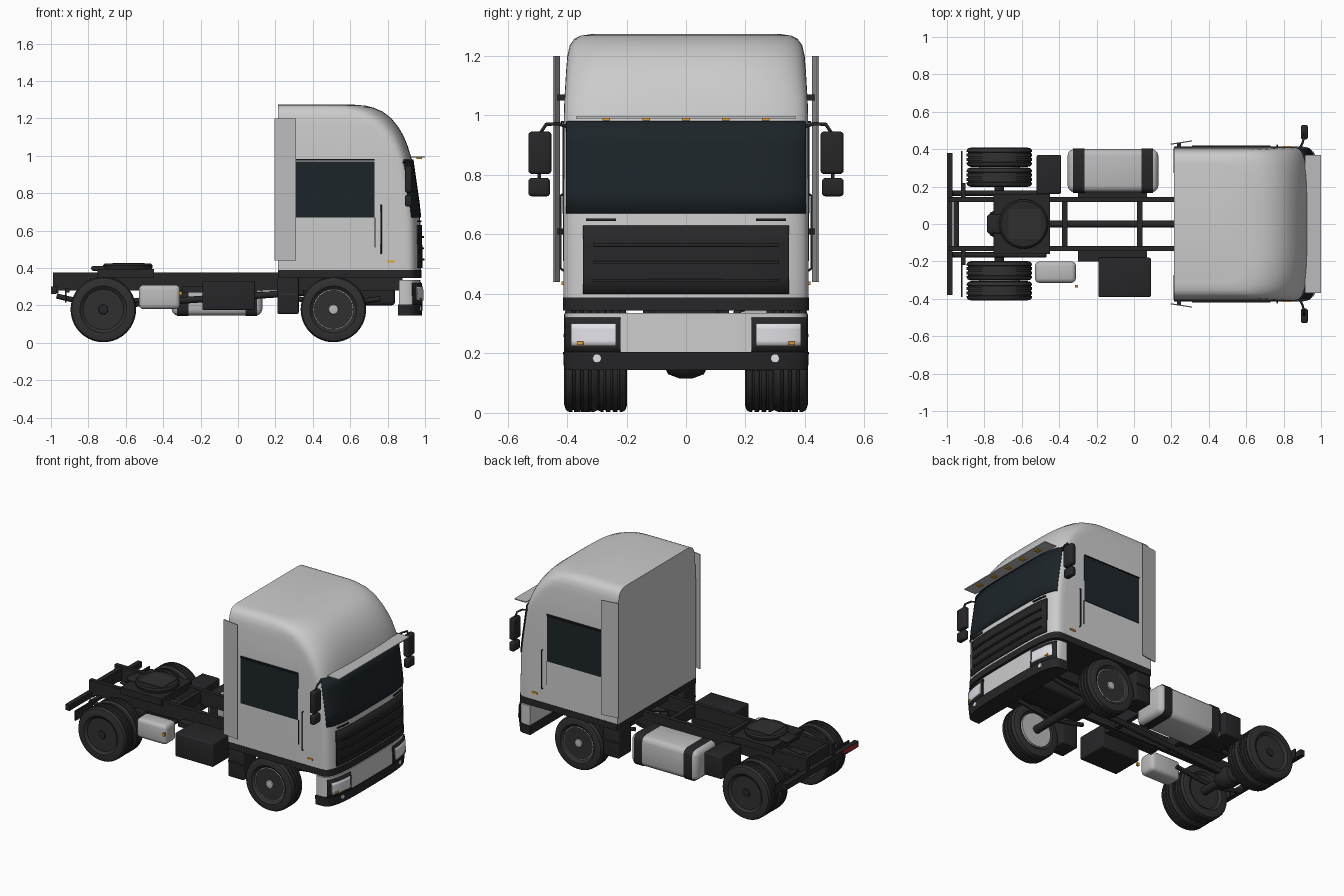
import bpy, bmesh
from math import sin, cos, pi, radians
from mathutils import Vector

if "Cube" in bpy.data.objects:
    bpy.data.objects.remove(bpy.data.objects["Cube"])


def material(name, r, g, b):
    m = bpy.data.materials.new(name)
    m.diffuse_color = (r, g, b, 1)
    m.use_nodes = True
    m.node_tree.nodes["Principled BSDF"].inputs["Base Color"].default_value = m.diffuse_color
    return m


WHITE = material("white_paint", .82, .82, .83)
BLACK = material("black_plastic", .02, .02, .022)
RUBBER = material("rubber", .03, .03, .03)
GLASS = material("dark_glass", .012, .018, .022)
METAL = material("metal", .5, .5, .51)
LENS = material("lamp_lens", .75, .75, .8)
ORANGE = material("orange_lamp", .8, .35, .03)
RED = material("red_lamp", .35, .02, .02)


def finish(name, bm, mat, angle=35):
    bmesh.ops.recalc_face_normals(bm, faces=bm.faces)
    me = bpy.data.meshes.new(name)
    bm.to_mesh(me)
    bm.free()
    me.materials.append(mat)
    ob = bpy.data.objects.new(name, me)
    bpy.context.collection.objects.link(ob)
    bpy.ops.object.select_all(action='DESELECT')
    ob.select_set(True)
    bpy.context.view_layer.objects.active = ob
    bpy.ops.object.shade_smooth_by_angle(angle=radians(angle))
    return ob


def box(name, x, y, z, mat, bevel=0):
    bm = bmesh.new()
    bmesh.ops.create_cube(bm, size=1)
    for v in bm.verts:
        v.co = [a[0] + (c + .5) * (a[1] - a[0]) for a, c in zip((x, y, z), v.co)]
    if bevel:
        bmesh.ops.bevel(bm, geom=bm.edges[:], offset=bevel, segments=3, profile=.5, affect='EDGES')
    return finish(name, bm, mat)


def both(name, x, y, z, mat, bevel=0):
    for side, s in (("left", 1), ("right", -1)):
        box(f"{name}_{side}", x, sorted((s * y[0], s * y[1])), z, mat, bevel)


def lathe(name, prof, at, mat, axis='Y', side=1, n=40):
    """Spin (radius, offset) points about an axis through a point."""
    bm, rings = bmesh.new(), []
    for r, o in prof:
        ring = []
        for i in range(n):
            u, v = r * cos(2 * pi * i / n), r * sin(2 * pi * i / n)
            p = {'Y': (u, o * side, v), 'X': (o * side, u, v), 'Z': (u, v, o * side)}[axis]
            ring.append(bm.verts.new(Vector(at) + Vector(p)))
        rings.append(ring)
    for a, b in zip(rings, rings[1:]):
        for i in range(n):
            bm.faces.new((a[i], a[(i + 1) % n], b[(i + 1) % n], b[i]))
    for ring in (rings[0], rings[-1]):
        bm.faces.new(ring)
    return finish(name, bm, mat)


def tube(name, pts, r, mat):
    cu = bpy.data.curves.new(name, 'CURVE')
    cu.dimensions, cu.bevel_depth, cu.bevel_resolution, cu.use_fill_caps = '3D', r, 2, True
    sp = cu.splines.new('POLY')
    sp.points.add(len(pts) - 1)
    for p, c in zip(sp.points, pts):
        p.co = (*c, 1)
    cu.materials.append(mat)
    bpy.context.collection.objects.link(bpy.data.objects.new(name, cu))


# Cab outline by height: z, front x, half width, corner depth
CAB = [(.1, .975, .405, .1), (.2, .985, .41, .1), (.36, .98, .412, .1), (.64, .975, .412, .1), (.75, .963, .412, .1),
       (.98, .93, .411, .1), (1.05, .908, .409, .12), (1.1, .888, .406, .14), (1.15, .86, .403, .17),
       (1.2, .82, .399, .2), (1.235, .775, .391, .22), (1.257, .725, .376, .23), (1.268, .68, .355, .23),
       (1.273, .62, .32, .22)]
POWER = 3.6


def outline(z):
    for a, b in zip(CAB, CAB[1:]):
        if z <= b[0]:
            t = (z - a[0]) / (b[0] - a[0])
            return [p + t * (q - p) for p, q in zip(a, b)][1:]


def front_x(z, y):
    xf, w, d = outline(z)
    return xf - d + d * max(0, 1 - abs(y / w) ** POWER) ** (1 / POWER)


def shell(name, zs, back, mat, grow=0):
    """Closed loft of the cab outline through the given heights."""
    bm, rings = bmesh.new(), []
    for z in zs:
        xf, w, d = outline(z)
        pts = [(back, -w - grow)]
        for i in range(33):
            a = -pi / 2 + pi * i / 32
            s, c = sin(a), max(0, cos(a))
            y = (w + grow) * abs(s) ** (2 / POWER) * (1 if s > 0 else -1)
            pts.append((xf + grow - d + d * c ** (2 / POWER), y))
        pts.append((back, w + grow))
        rings.append([bm.verts.new((x, y, z)) for x, y in pts])
    n = len(rings[0])
    for a, b in zip(rings, rings[1:]):
        for i in range(n):
            bm.faces.new((a[i], a[(i + 1) % n], b[(i + 1) % n], b[i]))
    bm.faces.new(rings[0])
    bm.faces.new(rings[-1])
    return finish(name, bm, mat, 40)


def panel(name, y0, y1, z0, z1, mat, off=.004, thick=.008):
    """Plate that follows the curved front of the cab."""
    bm, rows, n = bmesh.new(), [], 28
    for j in range(5):
        z = z0 + (z1 - z0) * j / 4
        ys = [(y0 + y1) / 2 + (y1 - y0) / 2 * sin(pi * (i / n - .5)) for i in range(n + 1)]
        rows.append([bm.verts.new((front_x(z, y) + off, y, z)) for y in ys])
    for a, b in zip(rows, rows[1:]):
        for i in range(n):
            bm.faces.new((a[i], a[i + 1], b[i + 1], b[i]))
    ob = finish(name, bm, mat)
    mod = ob.modifiers.new("thickness", 'SOLIDIFY')
    mod.thickness, mod.offset = thick, 0


# Cab body, lower band and bumper
shell("cab", [.385] + [c[0] for c in CAB[3:]], .215, WHITE)
shell("cab_lower_band", [.345, .388], .215, BLACK, .002)
shell("bumper_upper", [.2, .27, .335], .86, WHITE, -.004)
shell("bumper_lower", [.145, .16, .205], .855, BLACK, .003)
panel("windscreen", -.4, .4, .67, .98, GLASS)
panel("grille", -.345, .345, .4, .63, BLACK)
for i, z in enumerate((.445, .505, .565)):
    panel(f"grille_slat_{i}", -.31, .31, z - .005, z + .005, BLACK, .012, .012)
for s, side in ((1, "left"), (-1, "right")):
    panel(f"headlight_frame_{side}", *sorted((s * .22, s * .402)), .205, .32, BLACK, .002)
    panel(f"headlight_{side}", *sorted((s * .235, s * .385)), .225, .3, LENS, .008)
    panel(f"indicator_{side}", *sorted((s * .345, s * .365)), .228, .24, ORANGE, .014)
    panel(f"wiper_{side}", *sorted((s * .235, s * .335)), .645, .653, BLACK, .006)
    lathe(f"fog_lamp_{side}", [(.014, -.03), (.014, .008)], (front_x(.183, .3), s * .3, .183), LENS, 'X', n=20)

# Sun visor with marker lamps
visor = box("sun_visor", (.915, 1), (-.37, .37), (.99, .996), METAL)
for i in range(5):
    y = (i - 2) * .134
    box(f"marker_lamp_{i}", (.955, .985), (y - .013, y + .013), (.983, .991), ORANGE)

# Side windows, trim, door handles, mirrors and wind deflectors
both("side_window", (.31, .73), (.405, .416), (.67, .97), GLASS)
both("window_rail", (.31, .73), (.405, .42), (.975, .982), BLACK)
both("door_seam", (.731, .735), (.405, .414), (.51, .67), BLACK)
both("side_marker", (.8, .84), (.405, .418), (.43, .441), ORANGE)
both("mirror_large", (.892, .93), (.452, .53), (.803, .946), BLACK, .012)
both("mirror_small", (.892, .93), (.457, .53), (.728, .79), BLACK, .012)
for s, side in ((1, "left"), (-1, "right")):
    tube(f"grab_handle_{side}", [(.765, s * .405, .475), (.765, s * .422, .485),
                                 (.765, s * .422, .73), (.765, s * .405, .74)], .004, BLACK)
    tube(f"mirror_arm_{side}", [(.88, s * .39, .96), (.9, s * .43, .972), (.91, s * .47, .97),
                                (.91, s * .49, .94), (.91, s * .495, .76)], .006, BLACK)
    d = box(f"wind_deflector_{side}", (.195, .31), (s * .435 - .003, s * .435 + .003), (.44, 1.2), METAL)
    for v in d.data.vertices:
        v.co.y += s * (v.co.x - .25) * .15
    for z in (.6, 1.05):
        box(f"deflector_bracket_{side}_{z}", (.23, .25), sorted((s * .4, s * .435)), (z, z + .02), BLACK)

# Chassis
both("frame_rail", (-.985, .88), (.118, .145), (.28, .375), BLACK)
for i, x in enumerate((-.95, -.37, .03, .4)):
    box(f"cross_member_{i}", (x - .015, x + .015), (-.13, .13), (.29, .365), BLACK)
box("rear_bar", (-1, -.97), (-.38, .38), (.262, .3), BLACK)
both("tail_lamp", (-1, -.985), (.22, .37), (.266, .296), RED)
for x in (-.99,):
    both("rear_bar_bracket", (x, x + .03), (.118, .145), (.265, .375), BLACK)
box("engine", (.35, .84), (-.11, .11), (.2, .375), BLACK, .02)

# Coupling plate
box("coupling_base", (-.75, -.45), (-.16, .16), (.35, .395), BLACK)
lathe("coupling_plate", [(.125, .39), (.132, .4), (.132, .414), (.122, .424)], (-.59, 0, 0), BLACK, 'Z')
box("coupling_jaw", (-.67, -.5), (-.08, .08), (.41, .427), RUBBER)
box("coupling_ramp", (-.785, -.7), (-.05, .05), (.385, .41), BLACK, .01)

# Tanks and boxes
box("fuel_tank", (-.355, .13), (.17, .4), (.145, .345), METAL, .035)
for i, x in enumerate((-.295, .07)):
    box(f"tank_strap_{i}", (x - .005, x + .005), (.167, .403), (.142, .348), BLACK, .036)
box("battery_box", (-.19, .09), (-.39, -.18), (.175, .33), BLACK, .008)
box("air_tank", (-.53, -.31), (-.315, -.2), (.18, .31), METAL, .025)
box("side_lamp", (-.315, -.3), (-.34, -.325), (.255, .275), ORANGE)
box("equipment_box", (-.52, -.39), (.16, .37), (.2, .35), BLACK, .01)
both("tank_support", (-.3, .07), (.14, .2), (.27, .3), BLACK)

# Steps behind the front wheels, mudguards and mud flaps
both("step_box", (.21, .325), (.27, .405), (.155, .35), BLACK, .008)
both("step_tread", (.215, .32), (.3, .412), (.255, .265), RUBBER)
both("mud_flap", (-.925, -.917), (.21, .39), (.215, .28), BLACK)
both("mud_flap_arm", (-.925, -.9), (.13, .22), (.27, .29), BLACK)

# Axles and suspension
for x, name in ((.51, "front"), (-.72, "rear")):
    lathe(f"{name}_axle", [(.026, -.33), (.026, .33)], (x, 0, .18), BLACK, n=20)
    for s, side in ((1, "left"), (-1, "right")):
        tube(f"{name}_spring_{side}", [(x - .25, s * .165, .25), (x - .1, s * .165, .215), (x, s * .165, .205),
                                       (x + .1, s * .165, .215), (x + .25, s * .165, .235)], .014, BLACK)
lathe("differential", [(.02, -.075), (.05, -.06), (.065, -.02), (.065, .02), (.05, .06), (.02, .075)],
      (-.72, 0, .18), BLACK)
tube("drive_shaft", [(-.7, 0, .2), (.36, 0, .27)], .018, BLACK)


# Wheels
def tyre(name, x, y, half):
    h = half
    side = [(.108, h * .75), (.125, h), (.15, h), (.168, h * .9), (.174, h * .72)]
    tread = []
    for g in (.45, 0, -.45):
        tread += [(.175, h * (g + .08)), (.168, h * (g + .06)), (.168, h * (g - .06)), (.175, h * (g - .08))]
    prof = side + tread + [(r, -o) for r, o in reversed(side)]
    lathe(name, prof, (x, y, .178), RUBBER, n=56)


for s, side in ((1, "left"), (-1, "right")):
    tyre(f"front_tyre_{side}", .51, s * .35, .06)
    tyre(f"rear_outer_tyre_{side}", -.72, s * .357, .052)
    tyre(f"rear_inner_tyre_{side}", -.72, s * .25, .052)
    for x, name, dish in ((.51, "front", .02), (-.72, "rear", .045)):
        at = (x, s * .39, .178)
        lathe(f"{name}_rim_{side}", [(.109, -.1), (.112, .004), (.104, .006), (.098, -.012), (.088, -.02 - dish),
                                     (.07, -.012 - dish), (.055, -.01 - dish), (.045, -.01 - dish)], at, METAL, 'Y', s)
        lathe(f"{name}_hub_{side}", [(.043, -.07), (.04, -.005), (.028, .002), (.024, .012), (.01, .014)],
              at, BLACK if name == "rear" else METAL, 'Y', s, 24)
        for i in range(10):
            a = 2 * pi * i / 10
            for part, r, size, mat, o in (("nut", .053, .005, METAL, 0), ("hole", .077, .009, BLACK, -.0085)):
                p = (x + r * cos(a), at[1], .178 + r * sin(a))
                lathe(f"{name}_{part}_{side}_{i}", [(size, -.02 - dish), (size, o - dish)], p, mat, 'Y', s, 10)
